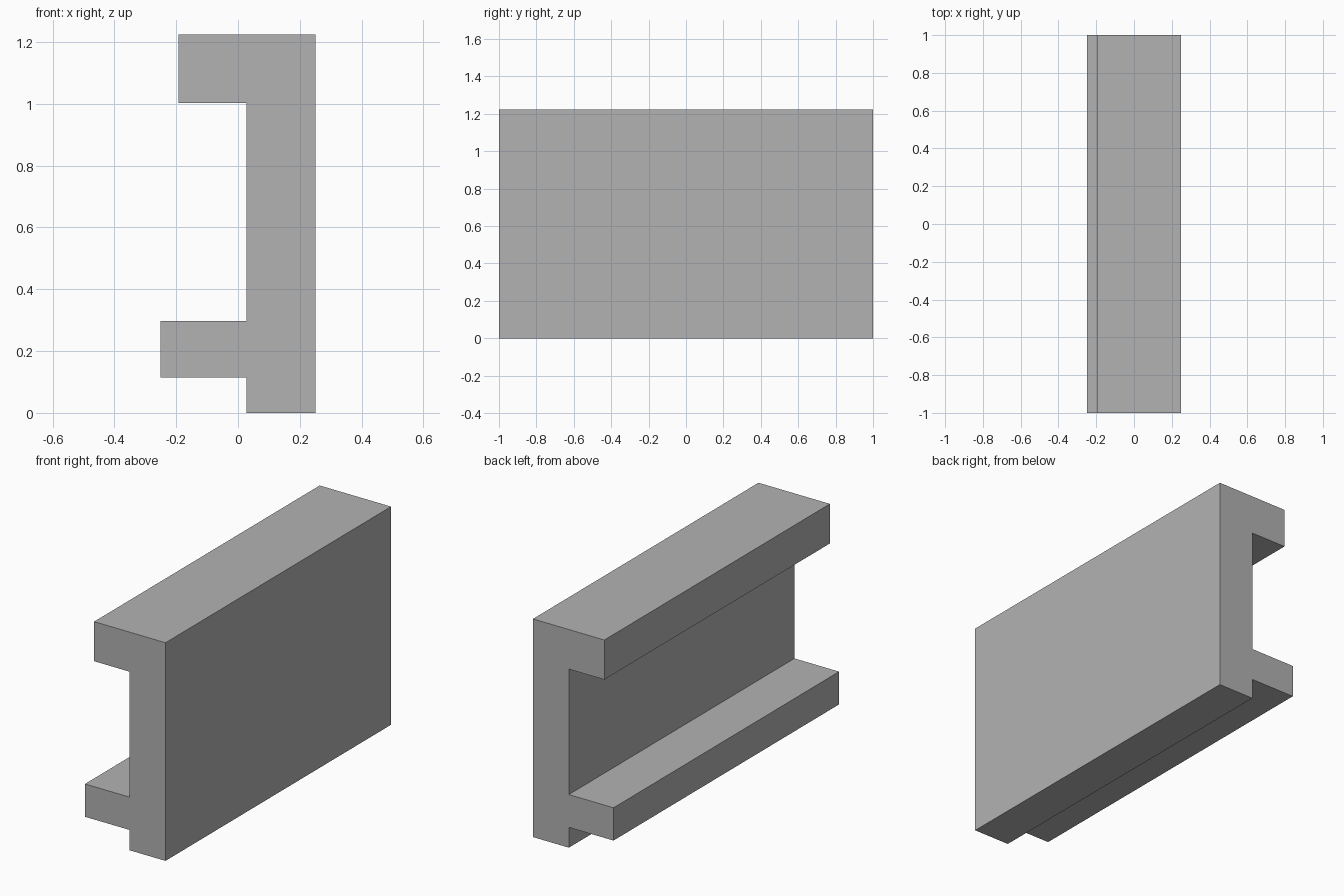
import bpy
import bmesh
from mathutils import Vector

default = bpy.data.objects.get("Cube")
if default:
    bpy.data.objects.remove(default, do_unlink=True)

# Single plain grey
GREY = (0.448, 0.448, 0.448, 1)
grey = bpy.data.materials.new("plain_grey")
grey.use_nodes = True
grey.diffuse_color = GREY
grey.node_tree.nodes["Principled BSDF"].inputs["Base Color"].default_value = GREY

LENGTH = 2.0
BACK, WEB = 0.25, 0.027          # outer and inner face of the upright web
TOP_TIP, LOW_TIP = -0.193, -0.25  # ends of the two flanges
HEIGHT, TOP_UNDER = 1.224, 1.002
LOW_TOP, LOW_UNDER = 0.298, 0.114

# Cross-section: upright web, upper flange flush with the top, raised lower flange
profile = [
    (BACK, 0), (BACK, HEIGHT), (TOP_TIP, HEIGHT), (TOP_TIP, TOP_UNDER),
    (WEB, TOP_UNDER), (WEB, LOW_TOP), (LOW_TIP, LOW_TOP), (LOW_TIP, LOW_UNDER),
    (WEB, LOW_UNDER), (WEB, 0),
]

# Extrude the section along y
bm = bmesh.new()
section = bm.faces.new([bm.verts.new((x, -LENGTH / 2, z)) for x, z in profile])
extruded = bmesh.ops.extrude_face_region(bm, geom=[section], use_keep_orig=True)
far_verts = [g for g in extruded["geom"] if isinstance(g, bmesh.types.BMVert)]
bmesh.ops.translate(bm, verts=far_verts, vec=Vector((0, LENGTH, 0)))
bmesh.ops.recalc_face_normals(bm, faces=bm.faces)

mesh = bpy.data.meshes.new("flanged_rail")
bm.to_mesh(mesh)
bm.free()
mesh.materials.append(grey)
rail = bpy.data.objects.new("flanged_rail", mesh)
bpy.context.collection.objects.link(rail)
